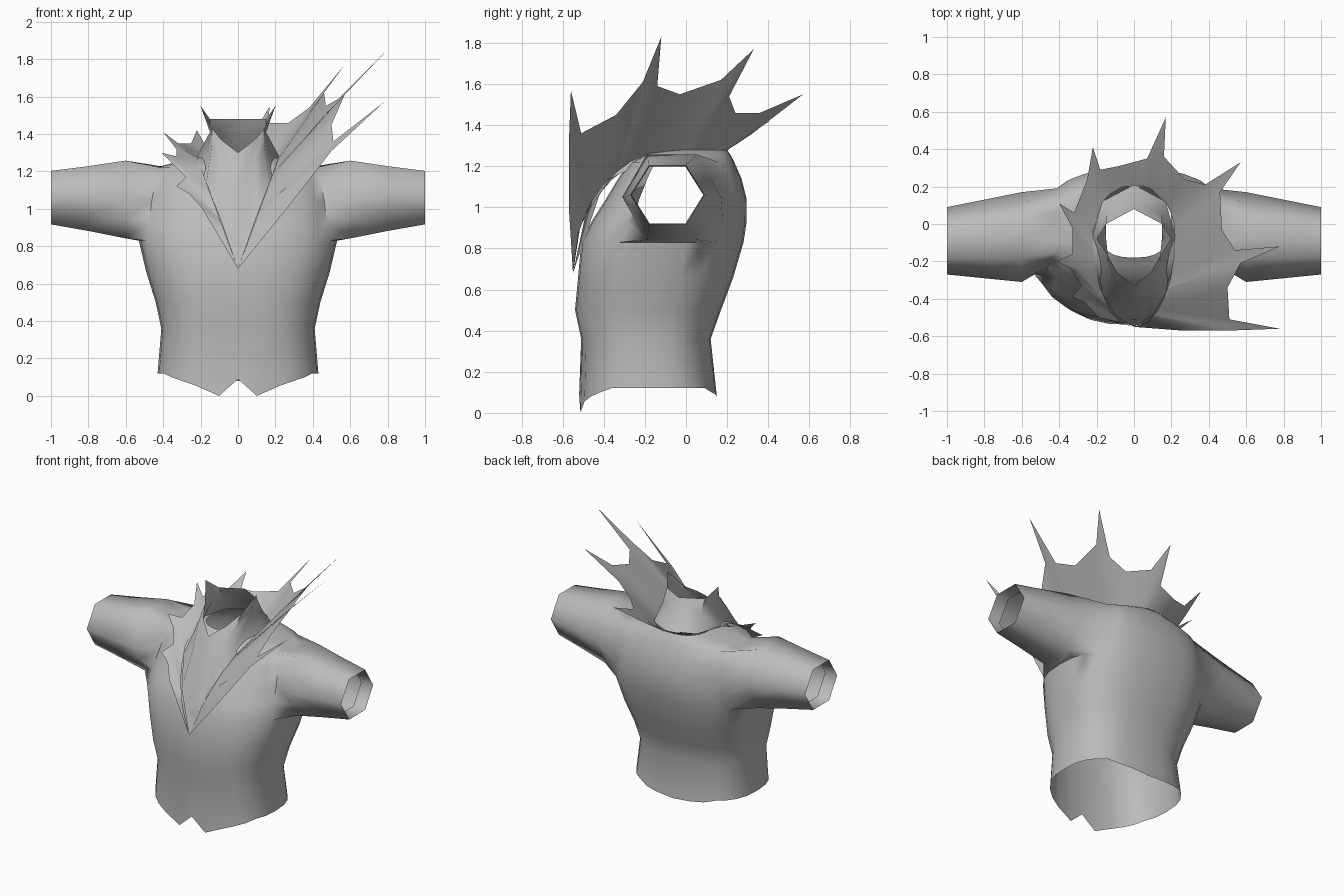
import bpy, bmesh, math
from mathutils import Vector

cube = bpy.data.objects.get("Cube")
if cube:
    bpy.data.objects.remove(cube, do_unlink=True)

# Single cloth colour
cloth = bpy.data.materials.new("grey_cloth")
cloth.use_nodes = True
GREY = (0.5, 0.5, 0.5, 1)
cloth.diffuse_color = GREY
for node in cloth.node_tree.nodes:
    if node.type == 'BSDF_PRINCIPLED':
        node.inputs["Base Color"].default_value = GREY


def make_part(name, verts, faces, angle):
    """Create a cleaned, smooth-shaded mesh object."""
    mesh = bpy.data.meshes.new(name)
    mesh.from_pydata([tuple(v) for v in verts], [], faces)
    bm = bmesh.new()
    bm.from_mesh(mesh)
    bmesh.ops.remove_doubles(bm, verts=bm.verts[:], dist=0.0005)
    bmesh.ops.recalc_face_normals(bm, faces=bm.faces[:])
    bm.to_mesh(mesh)
    bm.free()
    mesh.materials.append(cloth)
    obj = bpy.data.objects.new(name, mesh)
    bpy.context.collection.objects.link(obj)
    bpy.ops.object.select_all(action='DESELECT')
    obj.select_set(True)
    bpy.context.view_layer.objects.active = obj
    bpy.ops.object.shade_smooth_by_angle(angle=math.radians(angle))
    return obj


def power(value, exponent):
    return math.copysign(abs(value) ** exponent, value)


# Jacket body: stacked rounded rings given as height, half width, front y, back y
SEG = 28
rings = [(.11, .43, -.52, .15), (.36, .41, -.51, .12), (.5, .44, -.54, .17),
         (.66, .49, -.525, .23), (.83, .53, -.51, .28), (.93, .515, -.46, .295),
         (1.04, .5, -.39, .295), (1.14, .48, -.33, .27), (1.22, .44, -.27, .235),
         (1.25, .33, -.22, .22), (1.28, .2, -.18, .2)]
hem = {0: .09, 1: 0, 2: .055, 3: .08, 4: .1, 12: .1, 13: .09, 14: .08}
verts, faces = [], []
for row, (z, width, front, back) in enumerate(rings):
    for k in range(SEG):
        t = math.tau * k / SEG
        side = min(k, SEG - k)
        x = width * power(math.sin(t), .77)
        y = (front + back) / 2 - (back - front) / 2 * power(math.cos(t), .77)
        if row == 0:
            z = hem.get(side, .12)
            x *= .75 if side == 1 else 1
        verts.append(Vector((x, y, z)))

# Armholes stay open so the sleeves run into the body
LOW, HIGH, FRONT, BACK = 4, 8, 5, 10
for row in range(len(rings) - 1):
    for k in range(SEG):
        side = min(k, SEG - 1 - k)
        if LOW <= row < HIGH and FRONT <= side < BACK:
            continue
        n = (k + 1) % SEG
        faces.append((row * SEG + k, row * SEG + n,
                      (row + 1) * SEG + n, (row + 1) * SEG + k))

# Sleeves: six-sided tubes grown out of each armhole, with a turned-in cuff
hole = [(LOW, k) for k in range(FRONT, BACK + 1)]
hole += [(r, BACK) for r in range(LOW + 1, HIGH)]
hole += [(HIGH, k) for k in range(BACK, FRONT - 1, -1)]
hole += [(r, FRONT) for r in range(HIGH - 1, LOW, -1)]
stations = [(.6, -.07, .24, 1.05, .24), (.8, -.08, .21, 1.055, .2),
            (1, -.09, .18, 1.06, .165), (.91, -.09, .174, 1.06, .16)]
STEP = math.pi / 6


def hexagon(a):
    """Radius of a unit hexagon with a corner at angle zero."""
    return math.cos(STEP) / math.cos(a % (2 * STEP) - STEP)


for sign in (1, -1):
    loop = [r * SEG + (k if sign > 0 else SEG - k) for r, k in hole]
    angles = [STEP * (round(math.atan2((verts[i].z - 1.04) / .2,
                                       (verts[i].y + .08) / .25) / STEP) % 12)
              for i in loop]
    for x, cy, ry, cz, rz in stations:
        start = len(verts)
        verts += [Vector((sign * x, cy + ry * math.cos(a) * hexagon(a),
                          cz + rz * math.sin(a) * hexagon(a))) for a in angles]
        new = list(range(start, len(verts)))
        for i in range(len(loop)):
            j = (i + 1) % len(loop)
            faces.append((loop[i], loop[j], new[j], new[i]))
        loop = new
make_part("jacket_body", verts, faces, 65)

# Neck band and chest panel: half outlines from front to back, mirrored
outlines = [
    [(0, -.55, .68), (.1, -.49, .96), (.17, -.37, 1.14),
     (.22, -.06, 1.28), (.17, .12, 1.28), (0, .21, 1.28)],
    [(0, -.45, 1.02), (.09, -.36, 1.24), (.14, -.24, 1.34),
     (.15, -.07, 1.41), (.15, .05, 1.39), (0, .13, 1.38)],
    [(0, -.33, 1.3), (.09, -.26, 1.37), (.14, -.17, 1.43),
     (.2, -.08, 1.55), (.15, 0, 1.48), (0, .08, 1.48)]]
verts, faces = [], []
for sign in (1, -1):
    for low, high in zip(outlines, outlines[1:]):
        for i in range(len(low) - 1):
            n = len(verts)
            verts += [(sign * x, y, z) for x, y, z in
                      (low[i], low[i + 1], high[i + 1], high[i])]
            faces.append((n, n + 1, n + 2, n + 3))
make_part("neck_band", verts, faces, 50)

# Spiked collar: rim path from the chest point round the back; True marks a tip
rim = [((0, -.55, .68), False), ((.26, -.57, 1), False),
       ((.5, -.57, 1.31), False), ((.78, -.56, 1.57), True),
       ((.51, -.51, 1.36), False), ((.5, -.34, 1.45), False),
       ((.57, -.21, 1.61), False), ((.78, -.12, 1.83), True),
       ((.54, -.14, 1.59), False), ((.47, -.03, 1.55), False),
       ((.46, .17, 1.62), False), ((.57, .33, 1.77), True),
       ((.38, .21, 1.54), False), ((.27, .24, 1.46), False),
       ((.16, .36, 1.46), False), ((.17, .57, 1.55), True),
       ((.07, .35, 1.38), False), ((-.08, .31, 1.35), False),
       ((-.18, .29, 1.35), False), ((-.22, .41, 1.42), True),
       ((-.25, .24, 1.35), False), ((-.32, .06, 1.35), False),
       ((-.4, .11, 1.41), True), ((-.33, -.02, 1.32), False),
       ((-.33, -.16, 1.28), False), ((-.41, -.2, 1.3), True),
       ((-.34, -.24, 1.23), False), ((-.28, -.33, 1.17), False),
       ((-.33, -.39, 1.12), True), ((-.26, -.42, 1.08), False),
       ((-.19, -.5, 1), False), ((0, -.55, .68), False)]


def collar_root(p):
    """Point on the collar's inner edge, swept towards the chest point."""
    turn = math.atan2(p.x, -(p.y + .06))
    turn -= .3 * math.sin(turn)
    drop = abs(math.sin(turn)) if abs(turn) < math.pi / 2 else 1
    reach = .49 if abs(turn) < math.pi / 2 else .27
    return Vector((.22 * math.sin(turn), -.06 - reach * math.cos(turn),
                   .68 + .6 * drop))


verts, faces, edge = [], [], []
for i, (point, is_tip) in enumerate(rim):
    p = Vector(point)
    if is_tip:
        # each spike is two blades folded along a sunken crease
        before, after = Vector(rim[i - 1][0]), Vector(rim[i + 1][0])
        middle = (before + after) / 2
        crease = middle.lerp(collar_root(middle), .3)
        n = len(verts)
        verts += [before, p, crease, after]
        faces += [(n, n + 1, n + 2), (n + 2, n + 1, n + 3)]
        edge.append(crease)
    else:
        edge.append(p)
for a, b in zip(edge, edge[1:]):
    n = len(verts)
    verts += [collar_root(a), collar_root(b), b, a]
    faces.append((n, n + 1, n + 2, n + 3))
make_part("spiked_collar", verts, faces, 60)
